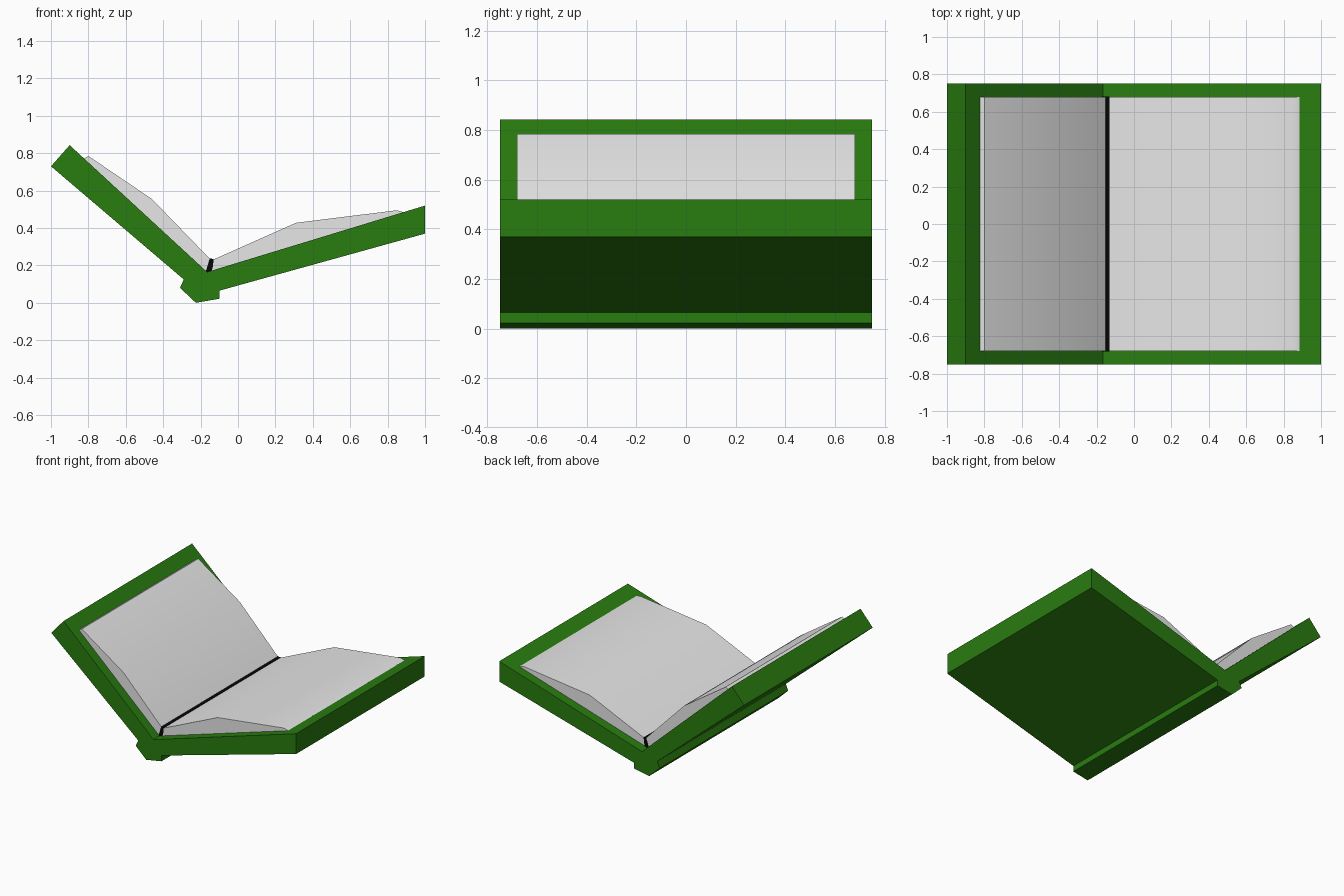
import bpy, bmesh, math

if "Cube" in bpy.data.objects:
    bpy.data.objects.remove(bpy.data.objects["Cube"])


def material(name, rgb):
    m = bpy.data.materials.new(name)
    m.diffuse_color = (*rgb, 1)
    m.use_nodes = True
    m.node_tree.nodes["Principled BSDF"].inputs["Base Color"].default_value = m.diffuse_color
    return m


green = material("cover green", (0.022, 0.2, 0.005))
paper = material("paper white", (0.8, 0.8, 0.8))
black = material("gutter black", (0.002, 0.002, 0.002))


def extrude_profile(name, profile, half_depth, mat, smooth=False):
    """Extrude an (x, z) outline along y, symmetric about y = 0."""
    bm = bmesh.new()
    front = bm.faces.new([bm.verts.new((x, -half_depth, z)) for x, z in profile])
    res = bmesh.ops.extrude_face_region(bm, geom=[front])
    verts = [g for g in res["geom"] if isinstance(g, bmesh.types.BMVert)]
    bmesh.ops.translate(bm, verts=verts, vec=(0, 2 * half_depth, 0))
    bmesh.ops.recalc_face_normals(bm, faces=bm.faces)
    mesh = bpy.data.meshes.new(name)
    bm.to_mesh(mesh)
    bm.free()
    mesh.materials.append(mat)
    ob = bpy.data.objects.new(name, mesh)
    bpy.context.collection.objects.link(ob)
    if smooth:
        bpy.ops.object.select_all(action='DESELECT')
        ob.select_set(True)
        bpy.context.view_layer.objects.active = ob
        bpy.ops.object.shade_smooth_by_angle(angle=math.radians(30))
    return ob


# covers: two boards opening from the hinge
extrude_profile("left_cover", [(-0.9, 0.843), (-1, 0.73), (-0.29, 0.125),
                               (-0.22, 0.06), (-0.165, 0.165)], 0.75, green)
extrude_profile("right_cover", [(-0.165, 0.165), (-0.22, 0.06), (-0.10, 0.065),
                                (1, 0.37), (1, 0.52)], 0.75, green)

# spine below the hinge
extrude_profile("spine", [(-0.29, 0.125), (-0.31, 0.08), (-0.225, 0.0), (-0.10, 0.022),
                          (-0.10, 0.065), (-0.18, 0.12)], 0.75, green)

# page blocks, bottoms sunk slightly into the covers
extrude_profile("left_pages", [(-0.15, 0.235), (-0.46, 0.555), (-0.80, 0.785),
                               (-0.825, 0.771), (-0.825, 0.745), (-0.165, 0.145)],
                0.68, paper, True)
extrude_profile("right_pages", [(-0.135, 0.23), (-0.15, 0.145), (0.885, 0.465),
                                (0.885, 0.485), (0.85, 0.495), (0.31, 0.428)],
                0.68, paper, True)

# dark gutter between the page blocks
extrude_profile("gutter", [(-0.172, 0.168), (-0.158, 0.215), (-0.151, 0.237),
                           (-0.131, 0.235), (-0.133, 0.2), (-0.14, 0.172),
                           (-0.165, 0.16)], 0.681, black)
